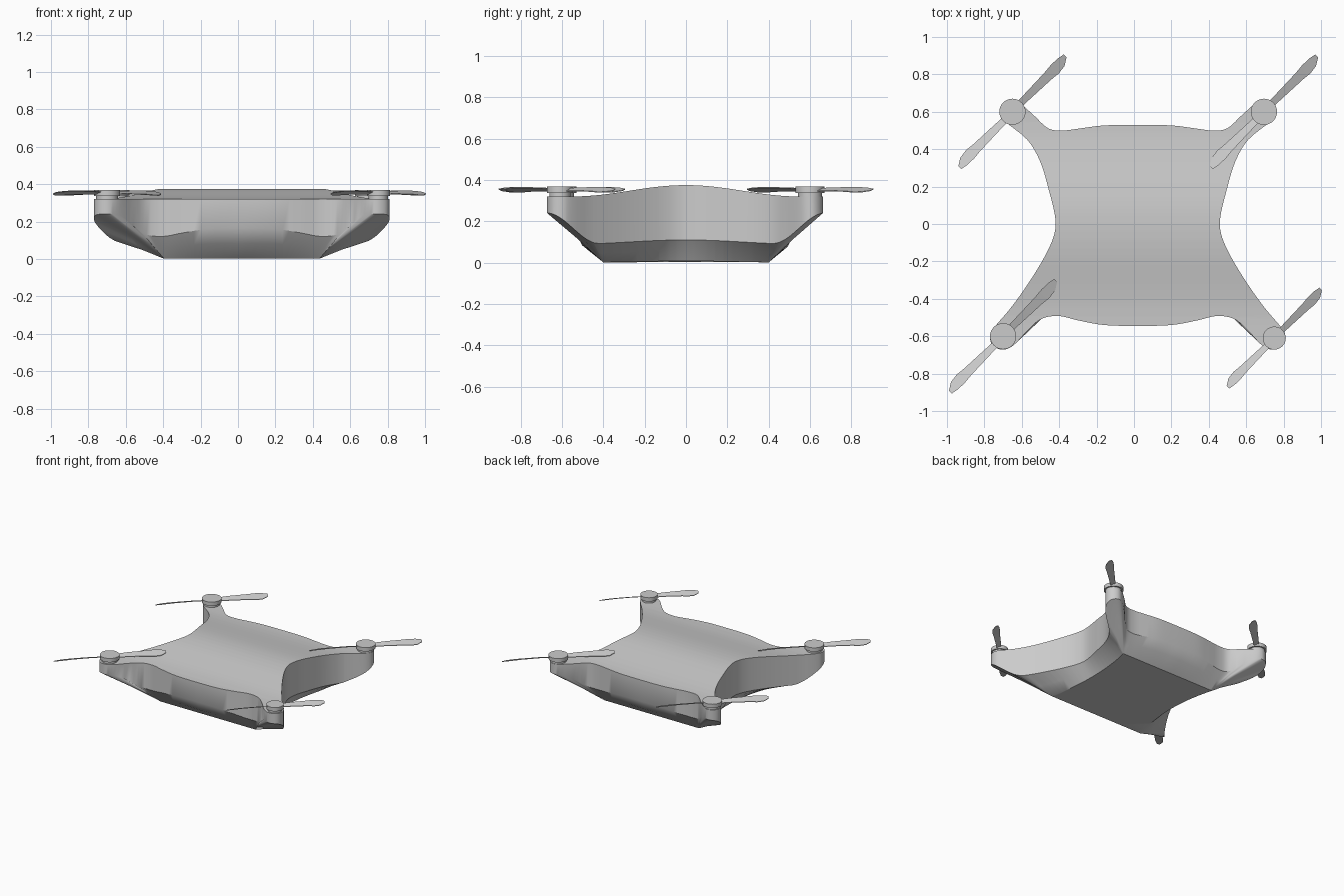
import bpy, bmesh, math
from mathutils import Vector, Matrix

if "Cube" in bpy.data.objects:
    bpy.data.objects.remove(bpy.data.objects["Cube"])

CX = 0.02  # body centre line

grey = bpy.data.materials.new("light_grey")
grey.use_nodes = True
COLOUR = (0.6, 0.6, 0.6, 1)
grey.diffuse_color = COLOUR
grey.node_tree.nodes["Principled BSDF"].inputs["Base Color"].default_value = COLOUR


def finish(name, bm, location, angle=30):
    bmesh.ops.recalc_face_normals(bm, faces=bm.faces[:])
    mesh = bpy.data.meshes.new(name)
    bm.to_mesh(mesh)
    bm.free()
    mesh.materials.append(grey)
    obj = bpy.data.objects.new(name, mesh)
    obj.location = location
    bpy.context.collection.objects.link(obj)
    bpy.ops.object.select_all(action="DESELECT")
    obj.select_set(True)
    bpy.context.view_layer.objects.active = obj
    bpy.ops.object.shade_smooth_by_angle(angle=math.radians(angle))
    return obj


def smooth_loop(points, steps):
    """Closed Catmull-Rom curve through the points."""
    out, n = [], len(points)
    for i in range(n):
        a, b, c, d = (Vector(points[(i + k) % n]) for k in (-1, 0, 1, 2))
        for s in range(steps):
            t = s / steps
            out.append(0.5 * (2 * b + (c - a) * t + (2 * a - 5 * b + 4 * c - d) * t * t
                              + (3 * b - a - 3 * c + d) * t ** 3))
    return out


def wave(y):
    return math.cos(y / 0.55 * math.pi / 2) ** 2 if abs(y) < 0.55 else 0


def ease(t):
    t = max(0, min(1, t))
    return t * t * (3 - 2 * t)


def clamp(v, limit):
    return max(-limit, min(limit, v))


# Body: half outline from front centre round to back centre, then mirrored
half = [(0, -.545), (.18, -.54), (.32, -.515), (.42, -.492), (.51, -.505), (.58, -.56),
        (.66, -.645), (.72, -.672), (.775, -.65), (.79, -.60), (.765, -.55), (.68, -.45),
        (.58, -.31), (.49, -.16), (.445, -.05), (.442, .04), (.475, .18), (.52, .33),
        (.59, .45), (.71, .55), (.735, .61), (.70, .655), (.645, .655), (.56, .585),
        (.48, .512), (.40, .50), (.3, .512), (.18, .527), (0, .53)]
loop = smooth_loop(half + [(-x, y) for x, y in half[-2:0:-1]], 4)
bm = bmesh.new()
bm.faces.new([bm.verts.new((p.x, p.y, 0)) for p in loop])

# Slice the top so that it can follow the wave
for i in range(-13, 14):
    bmesh.ops.bisect_plane(bm, geom=bm.verts[:] + bm.edges[:] + bm.faces[:],
                           plane_co=(0, i * 0.045 + 0.003, 0), plane_no=(0, 1, 0))
for v in bm.verts:
    v.co.z = 0.32 + 0.055 * wave(v.co.y)


def extrude_rim(bm, move):
    rim = [e for e in bm.edges if e.is_boundary and (e not in done)]
    done.update(rim)
    new = bmesh.ops.extrude_edge_only(bm, edges=rim)["geom"]
    for v in new:
        if isinstance(v, bmesh.types.BMVert):
            v.co = move(v.co)


def wall_foot(p):
    return Vector((p.x, p.y, 0.09 + 0.02 * wave(p.y) + 0.15 * ease((abs(p.y) - 0.42) / 0.25)))


def base_point(p):
    y = clamp(p.y, 0.4)
    return Vector((clamp(p.x, 0.365 + 0.05 * (y / 0.4) ** 2), y, 0.008 * wave(y)))


def belly_bend(p):
    b = base_point(p)
    ky = 0.3 + 0.22 * min(1, abs(p.x) / 0.6)
    return Vector((p.x + (b.x - p.x) * 0.55, p.y + (b.y - p.y) * ky, p.z + (b.z - p.z) * 0.5))


# Walls, rounded belly and flat base
done = set()
for step in (wall_foot, belly_bend, base_point):
    extrude_rim(bm, step)
bmesh.ops.remove_doubles(bm, verts=bm.verts[:], dist=0.0005)
bmesh.ops.holes_fill(bm, edges=[e for e in bm.edges if e.is_boundary], sides=0)
finish("body", bm, (CX, 0, 0), 34)


def disc(bm, radius, low, high):
    bmesh.ops.create_cone(bm, cap_ends=True, segments=32, radius1=radius, radius2=radius,
                          depth=high - low, matrix=Matrix.Translation((0, 0, (low + high) / 2)))


# Propeller blade stations: distance from hub, trailing and leading edge
BLADE = [(.03, -.015, .018), (.14, -.022, .02), (.27, -.03, .022),
         (.32, -.036, .026), (.37, -.03, .024), (.41, -.006, .016)]


def propeller(name, x, y, size):
    bm = bmesh.new()
    for turn in (0, math.pi):
        rows = []
        for r, back, front in BLADE:
            droop = 0.006 * math.sin(r / 0.41 * math.pi)
            rows.append([bm.verts.new((r, v, 0.35 + droop + v * 0.36 + h))
                         for v, h in ((back, -.002), (front, -.002), (front, .002), (back, .002))])
        for a, b in zip(rows, rows[1:]):
            for k in range(4):
                bm.faces.new((a[k], a[k - 1], b[k - 1], b[k]))
        bm.faces.new(rows[0])
        bm.faces.new(rows[-1])
        verts = [v for row in rows for v in row]
        bmesh.ops.rotate(bm, verts=verts, cent=(0, 0, 0),
                         matrix=Matrix.Rotation(turn + math.radians(46), 3, "Z"))
    bmesh.ops.scale(bm, verts=bm.verts[:], vec=(size, size, 1))
    finish(name + "_propeller", bm, (x, y, 0))
    # Motor base and cap
    bm = bmesh.new()
    disc(bm, 0.058 * size, 0.31, 0.338)
    disc(bm, 0.07 * size, 0.338, 0.368)
    finish(name + "_motor", bm, (x, y, 0))


propeller("front_left", 0.75, -0.61, 0.88)
propeller("front_right", -0.70, -0.60, 1)
propeller("back_left", 0.695, 0.60, 1)
propeller("back_right", -0.65, 0.60, 1)
